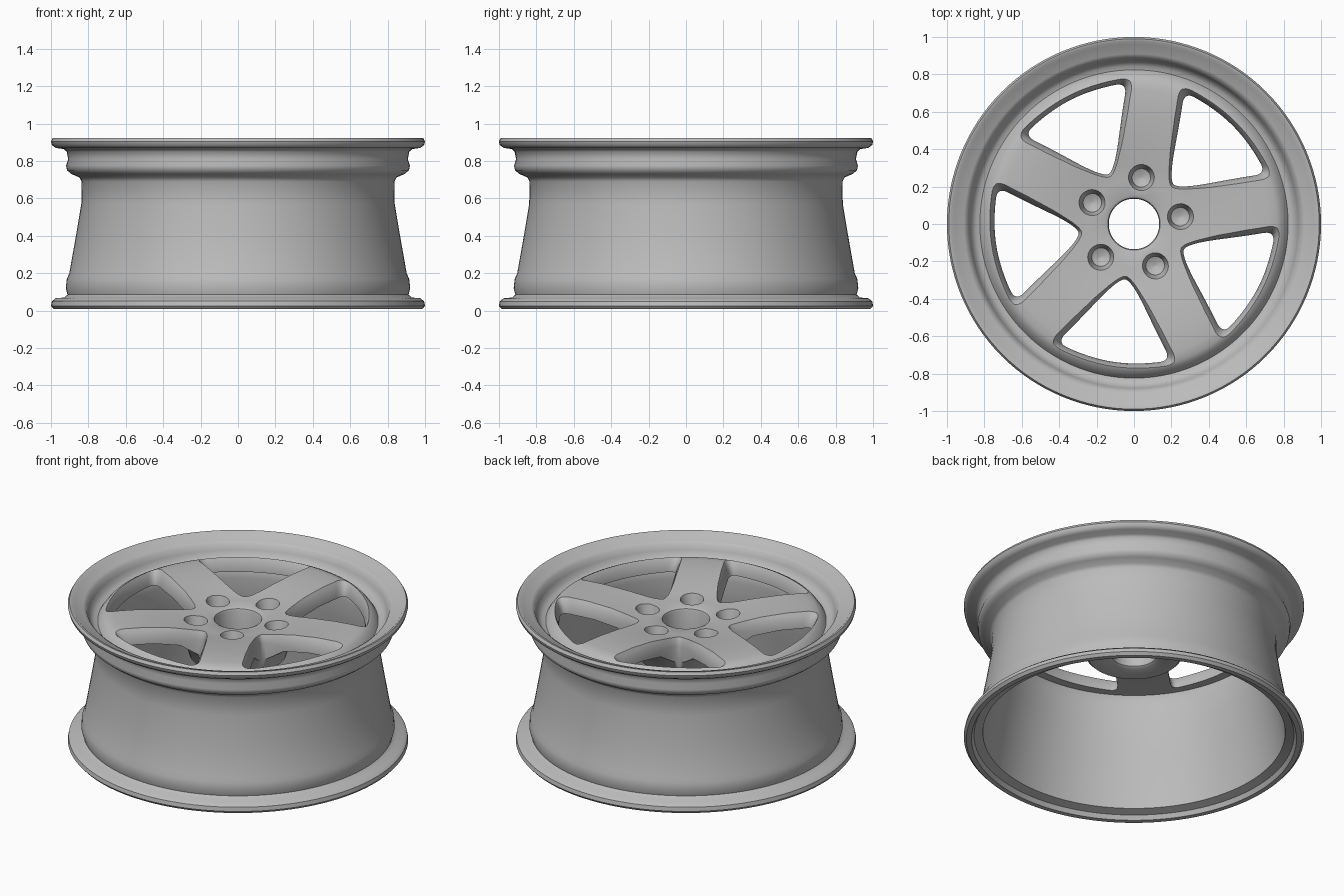
import bpy, bmesh, math

old = bpy.data.objects.get("Cube")
if old:
    bpy.data.objects.remove(old, do_unlink=True)

metal = bpy.data.materials.new("wheel grey")
metal.use_nodes = True
GREY = (0.5, 0.5, 0.5, 1)
metal.diffuse_color = GREY
shader = next(n for n in metal.node_tree.nodes if n.type == "BSDF_PRINCIPLED")
shader.inputs["Base Color"].default_value = GREY
shader.inputs["Roughness"].default_value = 0.6

SPOKES = 5
STEP = math.tau / SPOKES
WINDOW_ANGLE = math.radians(45)
LUG_ANGLE = math.radians(9)


def add_object(name, bm):
    bmesh.ops.recalc_face_normals(bm, faces=bm.faces)
    mesh = bpy.data.meshes.new(name)
    bm.to_mesh(mesh)
    bm.free()
    obj = bpy.data.objects.new(name, mesh)
    bpy.context.collection.objects.link(obj)
    mesh.materials.append(metal)
    return obj


def skin(bm, loops, close=False):
    """Join equal-length vertex loops with quads."""
    pairs = list(zip(loops, loops[1:]))
    if close:
        pairs.append((loops[-1], loops[0]))
    for a, b in pairs:
        for i in range(len(a)):
            j = (i + 1) % len(a)
            bm.faces.new((a[i], a[j], b[j], b[i]))


def lathe(name, profile, segments=128):
    """Spin a closed (radius, height) profile round the z axis."""
    bm = bmesh.new()
    loops = []
    for s in range(segments):
        a = math.tau * s / segments
        loops.append([bm.verts.new((r * math.cos(a), r * math.sin(a), z))
                      for r, z in profile])
    skin(bm, loops, close=True)
    return add_object(name, bm)


def soften(points, rounds=3):
    """Round the corners of a closed polygon."""
    for _ in range(rounds):
        cut = []
        for p, q in zip(points, points[1:] + points[:1]):
            for t in (0.25, 0.75):
                cut.append(tuple(u + (v - u) * t for u, v in zip(p, q)))
        points = cut
    return points


def add_column(bm, outline, centre, sections, angle):
    """Capped column: outline scaled about its centre at each height."""
    c, s = math.cos(angle), math.sin(angle)
    loops = []
    for z, scale in sections:
        loop = []
        for x, y in outline:
            u, v = centre + (x - centre) * scale, y * scale
            loop.append(bm.verts.new((u * c - v * s, u * s + v * c, z)))
        loops.append(loop)
    skin(bm, loops)
    bm.faces.new(loops[0])
    bm.faces.new(loops[-1])


def carve(target, cutter):
    mod = target.modifiers.new("cut", "BOOLEAN")
    mod.operation = "DIFFERENCE"
    mod.solver = "EXACT"
    mod.object = cutter
    bpy.ops.object.select_all(action="DESELECT")
    bpy.context.view_layer.objects.active = target
    target.select_set(True)
    bpy.ops.object.modifier_apply(modifier=mod.name)
    bpy.data.objects.remove(cutter, do_unlink=True)


# Barrel with both flanges: up the outside, down the inside
rim = lathe("rim_barrel", [
    (0.955, 0.008), (0.985, 0.008), (1.0, 0.025), (0.995, 0.05), (0.975, 0.066),
    (0.93, 0.07), (0.912, 0.085), (0.921, 0.12), (0.915, 0.17), (0.902, 0.2),
    (0.87, 0.38), (0.838, 0.57), (0.836, 0.69), (0.848, 0.712), (0.89, 0.73),
    (0.914, 0.75), (0.919, 0.775), (0.908, 0.81), (0.916, 0.85), (0.93, 0.863),
    (0.975, 0.87), (0.995, 0.885), (1.0, 0.905), (0.99, 0.923), (0.978, 0.922),
    (0.96, 0.905), (0.91, 0.893), (0.89, 0.88), (0.878, 0.845), (0.865, 0.815),
    (0.845, 0.8), (0.82, 0.795), (0.8, 0.77), (0.794, 0.7), (0.802, 0.56),
    (0.84, 0.36), (0.88, 0.11), (0.888, 0.05), (0.94, 0.035)])

# Face plate with a dished hub and a thick mounting pad behind
face = lathe("spoke_face", [
    (0.135, 0.58), (0.15, 0.57), (0.27, 0.57), (0.285, 0.585), (0.31, 0.67),
    (0.4, 0.735), (0.55, 0.76), (0.75, 0.765), (0.82, 0.765), (0.828, 0.79),
    (0.815, 0.81), (0.79, 0.84), (0.765, 0.852), (0.72, 0.858), (0.6, 0.857),
    (0.45, 0.845), (0.32, 0.825), (0.24, 0.815), (0.155, 0.815), (0.14, 0.808),
    (0.135, 0.795)])

# Five rounded windows with flared upper edges leave the spokes
half = [(0.3, 0.035), (0.58, 0.228), (0.69, 0.31), (0.725, 0.19), (0.745, 0.06)]
outline = soften(half + [(x, -y) for x, y in reversed(half)])
bm = bmesh.new()
for k in range(SPOKES):
    add_column(bm, outline, 0.57,
               [(0.5, 1.0), (0.77, 1.0), (0.805, 1.03), (0.835, 1.09), (0.9, 1.3)],
               WINDOW_ANGLE + k * STEP)
carve(face, add_object("window_cutter", bm))

# Five lug pockets with conical floors
ring = [(0.25 + 0.066 * math.cos(math.tau * i / 24),
         0.066 * math.sin(math.tau * i / 24)) for i in range(24)]
bm = bmesh.new()
for k in range(SPOKES):
    add_column(bm, ring, 0.25, [(0.72, 0.1), (0.74, 0.75), (0.8, 0.97), (0.85, 1.2)],
               LUG_ANGLE + k * STEP)
carve(face, add_object("lug_cutter", bm))

# Smooth shading that keeps the crisp edges
for obj in (rim, face):
    bpy.ops.object.select_all(action="DESELECT")
    obj.select_set(True)
    bpy.context.view_layer.objects.active = obj
    bpy.ops.object.shade_smooth_by_angle(angle=math.radians(40))
